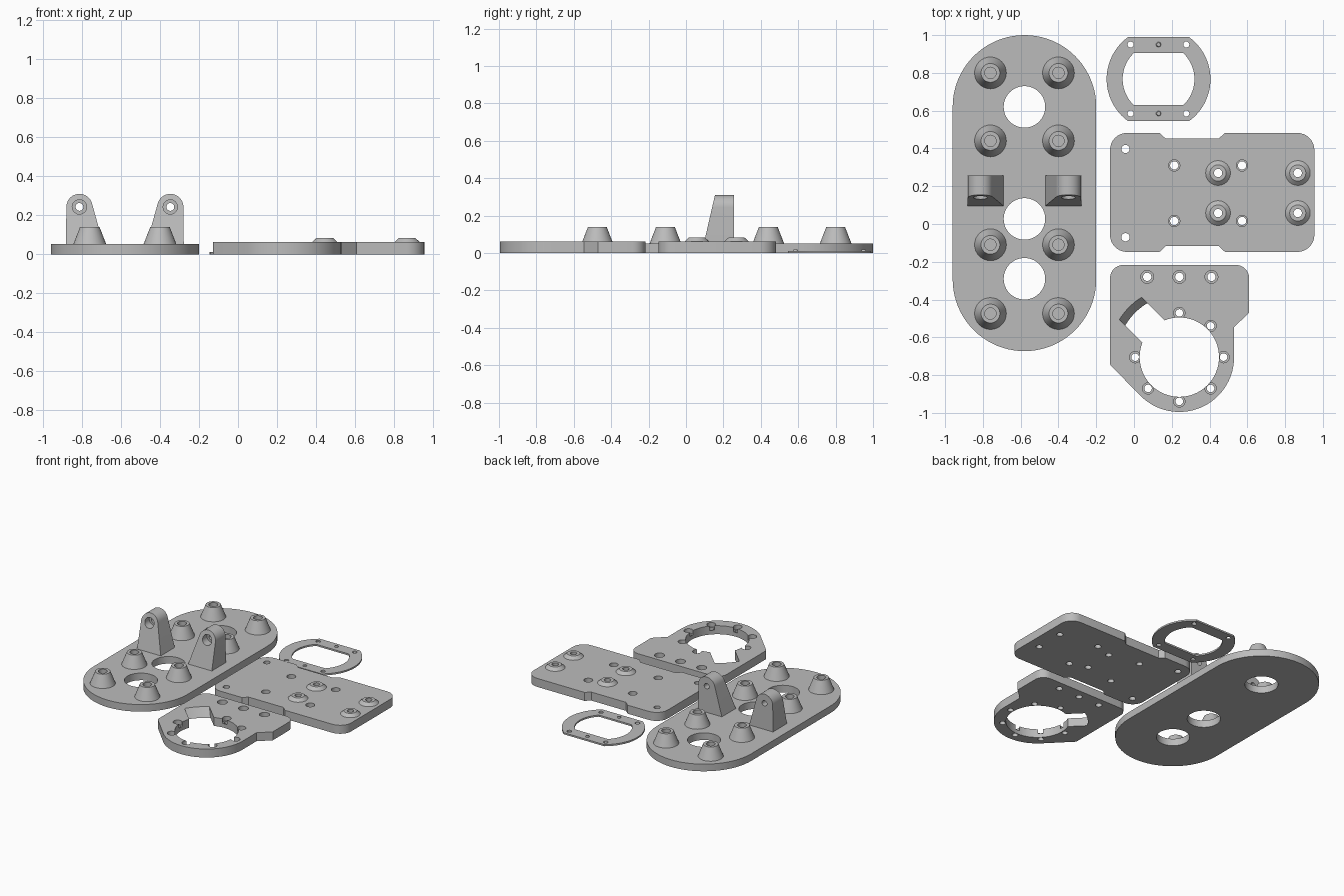
import bpy, bmesh, math
from mathutils import Vector

if "Cube" in bpy.data.objects:
    bpy.data.objects.remove(bpy.data.objects["Cube"])

grey = bpy.data.materials.new("plain_grey")
grey.diffuse_color = (0.5, 0.5, 0.5, 1)
grey.use_nodes = True
grey.node_tree.nodes["Principled BSDF"].inputs["Base Color"].default_value = grey.diffuse_color


def loft(name, rings, caps=True):
    """Skin a stack of equal-length point rings."""
    bm = bmesh.new()
    rows = [[bm.verts.new(p) for p in ring] for ring in rings]
    for a, b in zip(rows, rows[1:]):
        for i in range(len(a)):
            j = (i + 1) % len(a)
            bm.faces.new((a[i], a[j], b[j], b[i]))
    if caps:
        bm.faces.new(rows[0][::-1])
        bm.faces.new(rows[-1])
        bmesh.ops.recalc_face_normals(bm, faces=bm.faces)
    mesh = bpy.data.meshes.new(name)
    bm.to_mesh(mesh)
    bm.free()
    mesh.materials.append(grey)
    ob = bpy.data.objects.new(name, mesh)
    bpy.context.collection.objects.link(ob)
    return ob


def arc(cx, cy, r, a0, a1, n=24):
    return [(cx + r * math.cos(math.radians(a0 + (a1 - a0) * i / n)),
             cy + r * math.sin(math.radians(a0 + (a1 - a0) * i / n))) for i in range(n + 1)]


def circle(x, y, r, n=32):
    return arc(x, y, r, 0, 360, n)[:-1]


def prism(name, pts, z0, z1):
    return loft(name, [[(x, y, z) for x, y in pts] for z in (z0, z1)])


def turned(name, x, y, profile, caps=True, n=32):
    """Round part from (radius, height) pairs."""
    return loft(name, [[(px, py, z) for px, py in circle(x, y, r, n)] for r, z in profile], caps)


def rounded(corners, n=8):
    """Outline with a fillet radius per corner: (x, y, r)."""
    out = []
    for i, (x, y, r) in enumerate(corners):
        p = Vector((x, y))
        if r == 0:
            out.append((x, y))
            continue
        u = (Vector(corners[i - 1][:2]) - p).normalized()
        v = (Vector(corners[(i + 1) % len(corners)][:2]) - p).normalized()
        half = u.angle(v) / 2
        c = p + (u + v).normalized() * r / math.sin(half)
        s = p + u * r / math.tan(half) - c
        e = p + v * r / math.tan(half) - c
        turn = math.atan2(s.x * e.y - s.y * e.x, s.dot(e))
        a = math.degrees(math.atan2(s.y, s.x))
        out += arc(c.x, c.y, r, a, a + math.degrees(turn), n)
    return out


def cut(ob, cutter):
    mod = ob.modifiers.new("cut", 'BOOLEAN')
    mod.operation, mod.solver, mod.object = 'DIFFERENCE', 'EXACT', cutter
    bpy.context.view_layer.objects.active = ob
    bpy.ops.object.modifier_apply(modifier=mod.name)
    bpy.data.objects.remove(cutter)


def drill(ob, x, y, r, top=0.06, wide=None, depth=0.03, n=24):
    """Through hole, optionally with a wider counterbore at the top."""
    prof = [(r, -0.1), (r, 0.2)]
    if wide:
        prof = [(r, -0.1), (r, top - depth), (wide, top - depth), (wide, 0.2)]
    cut(ob, turned("cutter", x, y, prof, n=n))


# Long base plate with three large holes
CX = -0.58
base = prism("base_plate", arc(CX, 0.62, 0.38, 0, 180, 40) + arc(CX, -0.293, 0.38, 180, 360, 40), 0, 0.052)
for y in (0.62, 0.027, -0.29):
    drill(base, CX, y, 0.11, n=48)

# Tall conical standoffs
for s in (-1, 1):
    for y in (0.80, 0.44, -0.11, -0.474):
        turned("standoff", CX + s * 0.18, y,
               [(0.085, 0.05), (0.05, 0.14), (0.03, 0.14), (0.03, 0.0521)], caps=False)

# Mirrored hinge lugs with a sloping front and a counterbored pin hole
for s in (-1, 1):
    px, pz = 0.233, 0.243
    prof = [(0.11, 0.05), (0.302, 0.05)] + arc(px, pz, 0.067, 0, 166, 20)
    lug = loft("hinge_lug", [
        [(CX + s * x, 0.095 + (z - 0.05) * 0.23, z) for x, z in prof],
        [(CX + s * x, 0.257, z) for x, z in prof]])
    pin = [(0.02, 0.4), (0.02, 0.19), (0.037, 0.19), (0.037, 0.0)]
    cut(lug, loft("cutter", [[(x, y, z) for x, z in circle(CX + s * px, pz, r, 24)] for r, y in pin]))

# Wide mounting plate with shallow side notches
plate = prism("mounting_plate", rounded([
    (-0.127, -0.148, 0.09), (0.135, -0.148, 0), (0.168, -0.117, 0), (0.448, -0.117, 0),
    (0.482, -0.148, 0), (0.955, -0.148, 0.09), (0.955, 0.482, 0.09), (0.482, 0.482, 0),
    (0.448, 0.452, 0), (0.168, 0.452, 0), (0.135, 0.482, 0), (-0.127, 0.482, 0.09)]), 0, 0.062)
for y in (0.397, -0.07):
    drill(plate, -0.045, y, 0.022)
for x in (0.213, 0.572):
    for y in (0.31, 0.016):
        drill(plate, x, y, 0.022, wide=0.03)

# Low bosses around through holes
for x in (0.445, 0.867):
    for y in (0.27, 0.058):
        drill(plate, x, y, 0.022)
        turned("low_boss", x, y, [(0.067, 0.061), (0.043, 0.083), (0.022, 0.083), (0.022, 0.06)],
               caps=False, n=24)


# Thin flat-sided ring with locating pips
def flat_disc(r, h):
    a = math.degrees(math.asin(h / r))
    return arc(0.13, 0.767, r, -a, a) + arc(0.13, 0.767, r, 180 - a, 180 + a)


ring = prism("gasket_ring", flat_disc(0.275, 0.222), 0, 0.012)
cut(ring, prism("cutter", flat_disc(0.19, 0.137), -0.1, 0.1))
for y in (0.95, 0.585):
    for x in (-0.018, 0.277):
        drill(ring, x, y, 0.016, n=16)
    turned("locating_pip", 0.13, y, [(0.014, 0.01), (0.01, 0.02)], n=16)

# Motor bracket with a large bore
MX, MY = 0.24, -0.705
bracket = prism("motor_bracket", rounded(
    [(-0.127, -0.217, 0.07), (-0.127, -0.745, 0.02)]
    + [(x, y, 0) for x, y in arc(MX, MY, 0.29, 225, 360, 36)]
    + [(0.53, -0.545, 0), (0.61, -0.47, 0), (0.61, -0.217, 0.07)]), 0, 0.062)
cut(bracket, prism("cutter", circle(MX, MY, 0.21, 64), -0.1, 0.2))


# Diagonal slot whose end wall leans outward toward the top
def slot_ring(r, z):
    a = math.degrees(math.asin(0.083 / r))
    k = 0.083 * math.sqrt(0.5)
    d = 0.1 * math.sqrt(0.5)
    return [(x, y, z) for x, y in
            arc(MX, MY, r, 135 - a, 135 + a, 10) + [(MX - d - k, MY + d - k), (MX - d + k, MY + d + k)]]


cut(bracket, loft("cutter", [slot_ring(0.332, -0.05), slot_ring(0.332, 0.0),
                             slot_ring(0.375, 0.062), slot_ring(0.375, 0.1)]))
for x in (0.07, 0.24, 0.41):
    drill(bracket, x, -0.28, 0.022, wide=0.034)
for i in range(8):
    if i != 3:
        a = math.radians(45 * i)
        drill(bracket, MX + 0.234 * math.cos(a), MY + 0.234 * math.sin(a), 0.02, wide=0.03)

# Smooth the round walls, keep the edges crisp
bpy.ops.object.select_all(action='SELECT')
bpy.ops.object.shade_smooth_by_angle(angle=math.radians(30))
